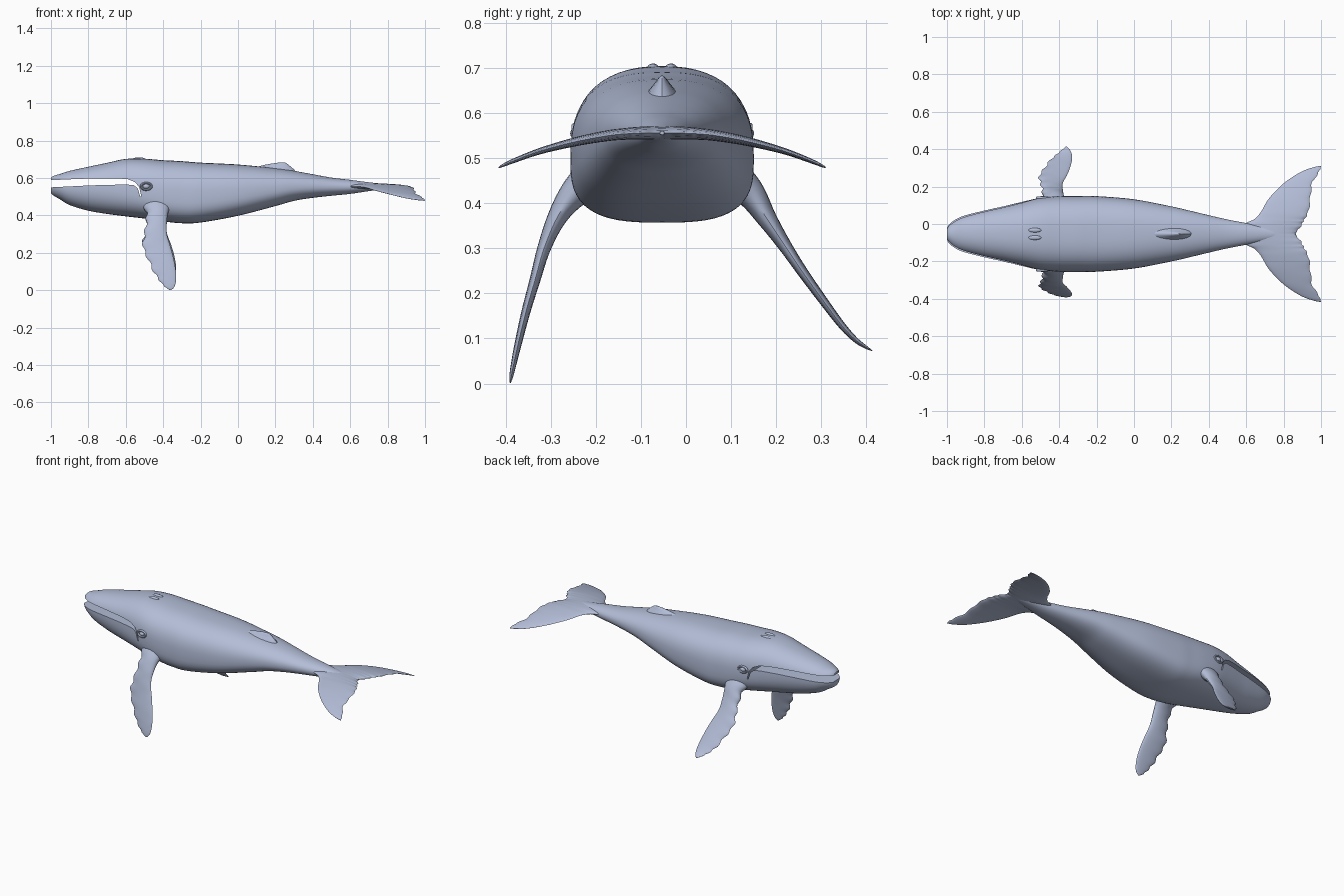
import bpy, bmesh, math
from mathutils import Vector

if "Cube" in bpy.data.objects:
    bpy.data.objects.remove(bpy.data.objects["Cube"])

Y0 = -0.053          # centre plane of the body
skin = bpy.data.materials.new("blue grey skin")
skin.diffuse_color = (0.45, 0.51, 0.68, 1)
skin.use_nodes = True
skin.node_tree.nodes["Principled BSDF"].inputs["Base Color"].default_value = skin.diffuse_color


def smooth_rows(rows, n):
    """Catmull-Rom interpolation of table rows, n steps per span."""
    out = []
    for i in range(len(rows) - 1):
        a, b, c, d = (rows[max(0, min(len(rows) - 1, i + k))] for k in (-1, 0, 1, 2))
        for j in range(n):
            t = j / n
            out.append([q + 0.5 * t * (r - p + t * (2*p - 5*q + 4*r - s + t * (3*(q - r) + s - p)))
                        for p, q, r, s in zip(a, b, c, d)])
    out.append(list(rows[-1]))
    return out


def finish(name, bm):
    bmesh.ops.recalc_face_normals(bm, faces=bm.faces[:])
    me = bpy.data.meshes.new(name)
    bm.to_mesh(me)
    bm.free()
    me.materials.append(skin)
    ob = bpy.data.objects.new(name, me)
    bpy.context.collection.objects.link(ob)
    return ob


def loft(name, rings):
    bm = bmesh.new()
    vs = [[bm.verts.new(p) for p in r] for r in rings]
    n = len(vs[0])
    for a, b in zip(vs, vs[1:]):
        for k in range(n):
            bm.faces.new((a[k], a[(k + 1) % n], b[(k + 1) % n], b[k]))
    bm.faces.new(vs[0])
    bm.faces.new(vs[-1])
    return finish(name, bm)


def blade(name, rows, lead=0.0, trail=0.0, steps=6):
    """Thin fin; rows are (y, z, x_front, x_back, half thickness)."""
    rows = smooth_rows(rows, steps)
    rings = []
    for i, (y, z, x0, x1, t) in enumerate(rows):
        p, q = rows[max(i - 1, 0)], rows[min(i + 1, len(rows) - 1)]
        nrm = Vector((0, -(q[1] - p[1]), q[0] - p[0])).normalized()
        fade = min(1, abs(x1 - x0) / 0.12)
        x0 += lead * fade * math.sin(i * 1.05)
        x1 += trail * fade * math.sin(abs(i - (len(rows) - 1) / 2) * 1.0)
        ring = []
        for k in range(20):
            a = 2 * math.pi * k / 20
            ring.append(Vector(((x0 + x1) / 2 + (x1 - x0) / 2 * math.cos(a), y, z))
                        + nrm * max(t, 0.0008) * math.sin(a))
        rings.append(ring)
    return loft(name, rings)


def ellipsoid(name, loc, size):
    bm = bmesh.new()
    bmesh.ops.create_uvsphere(bm, u_segments=20, v_segments=12, radius=1)
    for v in bm.verts:
        v.co = Vector([c + s * p for c, s, p in zip(loc, size, v.co)])
    return finish(name, bm)


# Body: x, top z, bottom z, half width, height of widest line
STATIONS = [
    (-1.0, .602, .52, .035, .56), (-.985, .612, .505, .055, .56), (-.95, .622, .485, .08, .56),
    (-.9, .638, .455, .10, .56), (-.8, .66, .425, .125, .56), (-.7, .681, .408, .147, .555),
    (-.6, .702, .395, .171, .545), (-.5, .703, .383, .193, .53), (-.4, .695, .368, .202, .51),
    (-.3, .69, .358, .203, .50), (-.2, .682, .362, .202, .50), (0, .672, .398, .185, .515),
    (.2, .652, .45, .147, .54), (.3, .638, .478, .124, .55), (.4, .62, .494, .10, .553),
    (.5, .602, .505, .077, .553), (.6, .590, .515, .058, .552), (.7, .577, .53, .04, .552),
    (.8, .567, .543, .02, .555), (.865, .56, .552, .005, .556)]
rings = []
for x, top, bot, w, zc in smooth_rows(STATIONS, 5):
    bulk = math.exp(-((x + 0.25) / 0.45) ** 2)      # fuller sections amidships
    ring = []
    for k in range(56):
        a = 2 * math.pi * k / 56
        c, s = math.cos(a), math.sin(a)
        e = 2 / (2.1 + (0.5 if s > 0 else 0.9) * bulk)
        h = (top - zc) if s > 0 else (zc - bot)
        ring.append((x, Y0 + w * math.copysign(abs(c) ** e, c),
                     zc + h * math.copysign(abs(s) ** e, s)))
    rings.append(ring)
body = loft("body", rings)

# Open mouth with the corner turning down below the eye
MOUTH = [(-1.1, .585), (-1, .588), (-.9, .593), (-.8, .597), (-.65, .598), (-.59, .594),
         (-.55, .578), (-.528, .55), (-.517, .50), (-.523, .50), (-.536, .545),
         (-.557, .562), (-.6, .565), (-.7, .563), (-.8, .56), (-.9, .555), (-1, .55), (-1.1, .545)]
cutter = loft("mouth_cutter", [[(x, y, z) for x, z in MOUTH] for y in (Y0 - .3, Y0 + .3)])
cutter.hide_render = True
mod = body.modifiers.new("mouth", 'BOOLEAN')
mod.operation, mod.solver, mod.object = 'DIFFERENCE', 'EXACT', cutter
bpy.context.view_layer.objects.active = body
bpy.ops.object.modifier_apply(modifier="mouth")
bpy.data.objects.remove(cutter)

# Flippers: shared chord, one hanging path for each side
CHORD = [(-.52, -.34, .05), (-.492, -.37, .034), (-.49, -.38, .022), (-.50, -.38, .015),
         (-.507, -.36, .012), (-.478, -.342, .010), (-.445, -.331, .008), (-.41, -.333, .006),
         (-.385, -.343, .004), (-.365, -.358, .001)]
PATHS = {
    "flipper_near": [(-.19, .47), (-.245, .425), (-.285, .37), (-.315, .30), (-.335, .23),
                     (-.355, .16), (-.372, .09), (-.383, .04), (-.388, .014), (-.39, .001)],
    "flipper_far": [(.085, .47), (.14, .425), (.18, .365), (.22, .305), (.257, .25),
                    (.30, .19), (.345, .13), (.375, .098), (.397, .082), (.413, .073)]}
for name, path in PATHS.items():
    blade(name, [p + c for p, c in zip(path, CHORD)], lead=0.006)

# Tail flukes: offset, z, front x, back x, half thickness
FLUKE = [(0, .556, .56, .862, .016), (.03, .556, .575, .885, .015), (.06, .555, .603, .902, .014),
         (.08, .554, .645, .912, .013), (.12, .550, .68, .932, .012), (.19, .537, .722, .942, .010),
         (.27, .516, .80, .952, .007), (.33, .494, .89, .988, .005), (.355, .483, .955, .998, .003),
         (.363, .479, .992, 1.0, .001)]
both = [(Y0 - r[0],) + r[1:] for r in reversed(FLUKE[1:])] + [(Y0 + r[0],) + r[1:] for r in FLUKE]
blade("tail_flukes", both, trail=0.004)

# Low dorsal fin
blade("dorsal_fin", [(Y0, .62, .02, .32, .05), (Y0, .645, .06, .30, .034), (Y0, .665, .12, .277, .018),
                     (Y0, .677, .18, .262, .009), (Y0, .683, .225, .25, .002)])

# Eyes with lids, and the paired blowhole ridges
for side, label in ((-1, "near"), (1, "far")):
    y = Y0 + side * 0.191
    ellipsoid("eye_" + label, (-.49, y, .555), (.018, .013, .013))
    ring = []
    for i in range(25):
        a = 2 * math.pi * i / 24
        ring.append([(-.49 + (.028 + .007 * math.cos(b)) * math.cos(a),
                      y + side * .002 + .008 * math.sin(b),
                      .555 + (.018 + .006 * math.cos(b)) * math.sin(a))
                     for b in (2 * math.pi * k / 10 for k in range(10))])
    loft("eyelid_" + label, ring)
    ellipsoid("blowhole_ridge_" + label, (-.53, Y0 + side * .02, .702), (.035, .012, .008))

# Smooth shading, keeping lips crisp
bpy.ops.object.select_all(action='SELECT')
bpy.ops.object.shade_smooth_by_angle(angle=math.radians(40))
